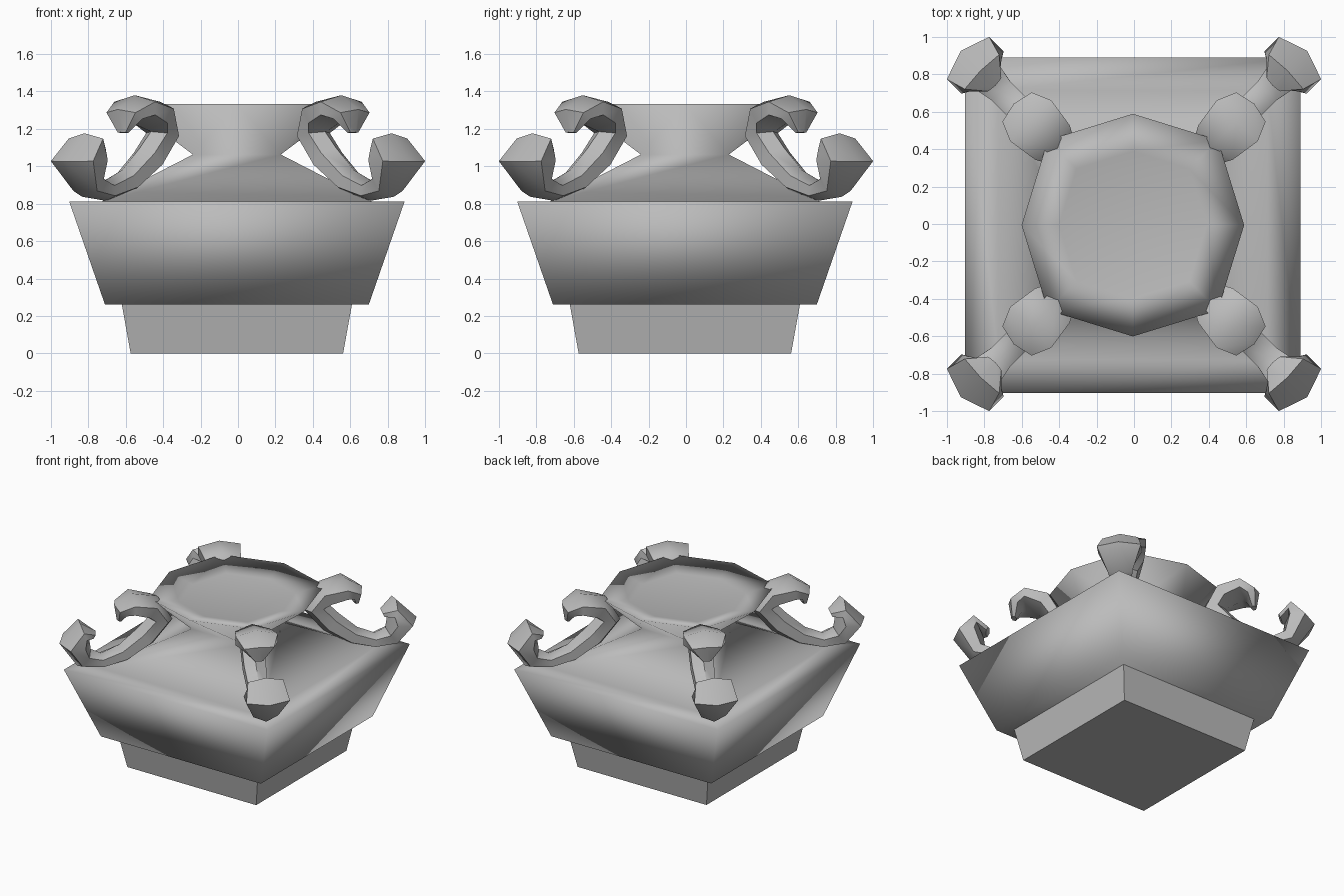
import bpy, bmesh
from math import cos, sin, pi, radians
from mathutils import Vector, Matrix

cube = bpy.data.objects.get("Cube")
if cube:
    bpy.data.objects.remove(cube)

stone = bpy.data.materials.new("grey_stone")
stone.use_nodes = True
grey = (0.5, 0.5, 0.5, 1)
stone.diffuse_color = grey
stone.node_tree.nodes["Principled BSDF"].inputs["Base Color"].default_value = grey
SHIFT = -0.006


def finish(bm, name, smooth_angle):
    bmesh.ops.recalc_face_normals(bm, faces=bm.faces)
    mesh = bpy.data.meshes.new(name)
    bm.to_mesh(mesh)
    bm.free()
    mesh.materials.append(stone)
    obj = bpy.data.objects.new(name, mesh)
    bpy.context.collection.objects.link(obj)
    if smooth_angle:
        bpy.ops.object.select_all(action='DESELECT')
        obj.select_set(True)
        bpy.context.view_layer.objects.active = obj
        bpy.ops.object.shade_smooth_by_angle(angle=radians(smooth_angle))
    return obj


def square(bm, half, z):
    corners = [(1, 1), (-1, 1), (-1, -1), (1, -1)]
    return [bm.verts.new((half * x + SHIFT, half * y + SHIFT, z)) for x, y in corners]


def octagon(bm, r_side, r_corner, z):
    ring = []
    for k in range(8):
        r = r_corner if k % 2 else r_side
        a = k * pi / 4
        ring.append(bm.verts.new((r * cos(a) + SHIFT, r * sin(a) + SHIFT, z)))
    return ring


def bridge(bm, a, b):
    n = len(a)
    for i in range(n):
        j = (i + 1) % n
        bm.faces.new((a[i], a[j], b[j], b[i]))


# Plain square foot
bm = bmesh.new()
low, high = square(bm, 0.568, 0), square(bm, 0.615, 0.26)
bridge(bm, low, high)
bm.faces.new(low)
bm.faces.new(high)
finish(bm, "foot", 0)

# Flared square body, shoulder, neck and octagonal rim in one smooth skin
bm = bmesh.new()
rings = [square(bm, h, z) for h, z in
         [(0.705, 0.26), (0.897, 0.813), (0.72, 0.813), (0.235, 1.063)]]
bm.faces.new(rings[0])
for a, b in zip(rings, rings[1:]):
    bridge(bm, a, b)
neck = rings[-1]
rim = octagon(bm, 0.595, 0.643, 1.332)
for k in range(4):
    c = neck[k]
    side, corner, after = rim[2 * k], rim[2 * k + 1], rim[(2 * k + 2) % 8]
    bm.faces.new((c, corner, side))
    bm.faces.new((c, after, corner))
    bm.faces.new((c, neck[(k + 1) % 4], after))
well = octagon(bm, 0.395, 0.425, 1.285)
bridge(bm, rim, well)
bm.faces.new(well)
finish(bm, "body", 180)

# Scroll handle: distance from centre, height, half width, half thickness
SCROLL = [
    (0.87, 1.18, 0.03, 0.02), (0.86, 1.27, 0.11, 0.06), (0.78, 1.31, 0.155, 0.07),
    (0.64, 1.27, 0.13, 0.09), (0.57, 1.17, 0.08, 0.09), (0.68, 1.04, 0.08, 0.085),
    (0.84, 0.92, 0.07, 0.07), (1.00, 0.87, 0.07, 0.055), (1.13, 0.90, 0.09, 0.08),
    (1.20, 1.03, 0.16, 0.11), (1.14, 1.12, 0.13, 0.06), (1.06, 1.08, 0.05, 0.03)]


def handle(name, angle):
    bm = bmesh.new()
    turn = Matrix.Rotation(angle, 3, 'Z')
    path = [Vector((d, 0, z)) for d, z, _, _ in SCROLL]
    loops = []
    for i, (_, _, w, t) in enumerate(SCROLL):
        along = (path[min(i + 1, len(path) - 1)] - path[max(i - 1, 0)]).normalized()
        out = Vector((-along.z, 0, along.x)) * -1
        loop = []
        for k in range(6):
            a = pi / 2 + k * pi / 3
            p = path[i] + out * t * sin(a) + Vector((0, w * cos(a) / cos(pi / 6), 0))
            loop.append(bm.verts.new(turn @ p))
        loops.append(loop)
    for a, b in zip(loops, loops[1:]):
        bridge(bm, a, b)
    bm.faces.new(loops[0])
    bm.faces.new(loops[-1])
    finish(bm, name, 50)


for k, name in enumerate(["back_left", "back_right", "front_right", "front_left"]):
    handle(name + "_handle", pi / 4 + k * pi / 2)
